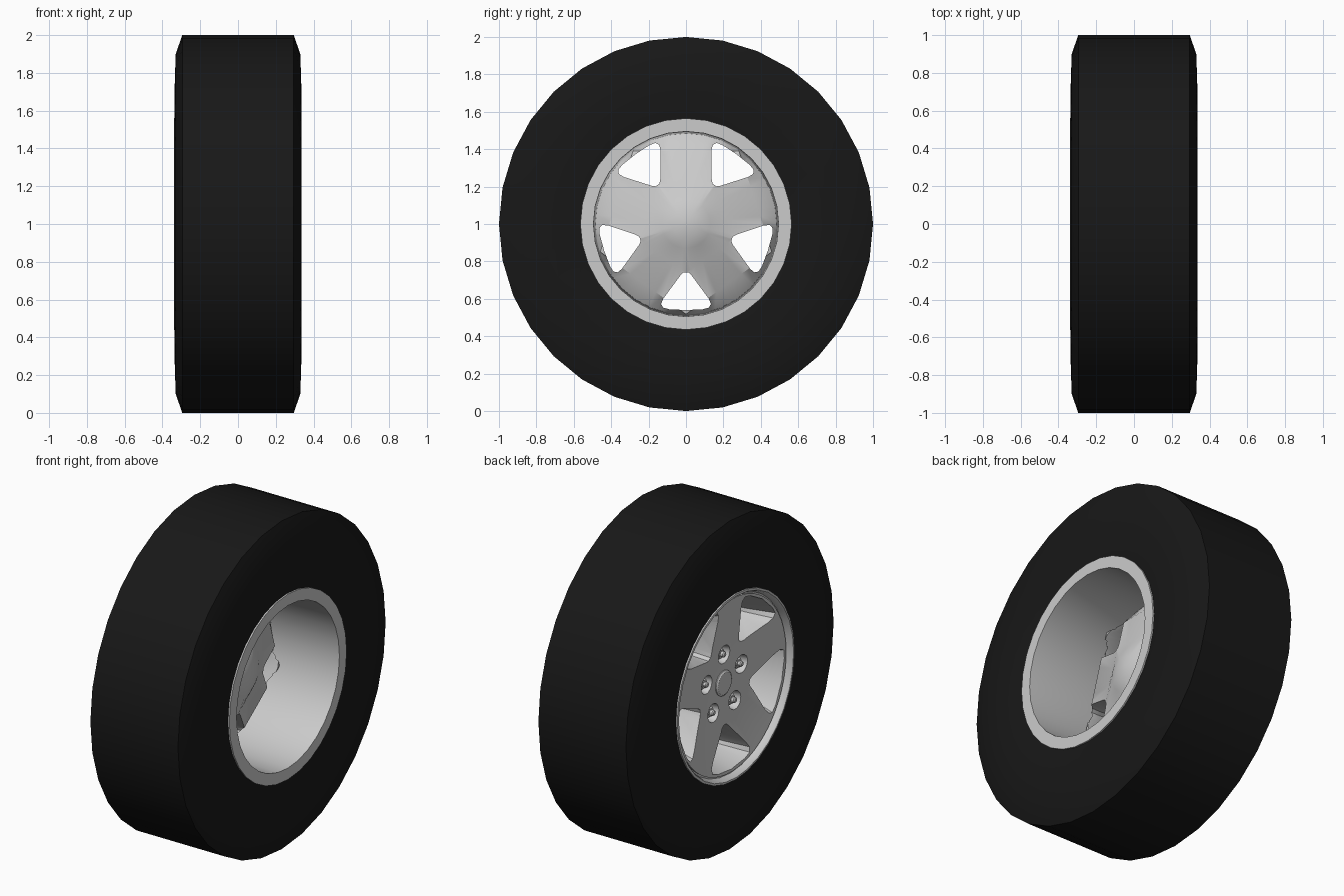
import bpy
from math import cos, sin, pi, radians

if "Cube" in bpy.data.objects:
    bpy.data.objects.remove(bpy.data.objects["Cube"])

AXLE_Z = 1.0


def place(x, r, a):
    """Axle coordinates (x, radius, angle) to a point; the axle runs along x."""
    return (x, r * cos(a), AXLE_Z + r * sin(a))


def make_object(name, verts, faces):
    mesh = bpy.data.meshes.new(name)
    mesh.from_pydata(verts, [], faces)
    import bmesh
    bm = bmesh.new()
    bm.from_mesh(mesh)
    bmesh.ops.remove_doubles(bm, verts=bm.verts, dist=1e-5)
    bmesh.ops.recalc_face_normals(bm, faces=bm.faces)
    bm.to_mesh(mesh)
    bm.free()
    obj = bpy.data.objects.new(name, mesh)
    bpy.context.collection.objects.link(obj)
    return obj


def loft(rings, caps=True, closed=False, base=0):
    """Skin equal-length rings of points; returns verts and faces."""
    n, m = len(rings[0]), len(rings)
    verts = [p for ring in rings for p in ring]
    faces = []
    for i in range(m if closed else m - 1):
        for j in range(n):
            k, i2 = (j + 1) % n, (i + 1) % m
            faces.append([base + i * n + j, base + i * n + k,
                          base + i2 * n + k, base + i2 * n + j])
    if caps and not closed:
        faces.append([base + j for j in range(n)][::-1])
        faces.append([base + (m - 1) * n + j for j in range(n)])
    return verts, faces


def lathe(name, profile, sides):
    """Spin a closed (x, radius) profile round the axle."""
    rings = [[place(x, r, 2 * pi * j / sides) for j in range(sides)] for x, r in profile]
    return make_object(name, *loft(rings, closed=True))


def smooth(obj, angle=30):
    bpy.ops.object.select_all(action='DESELECT')
    obj.select_set(True)
    bpy.context.view_layer.objects.active = obj
    bpy.ops.object.shade_smooth_by_angle(angle=radians(angle))


def disc_ring(x, r, pentagon=False, n=60):
    """Circle, or pentagon with its flats square to the spokes."""
    pts = []
    for j in range(n):
        off = (j * 360 / n + 36) % 72 - 36
        rad = r / cos(radians(off)) if pentagon else r
        pts.append(place(x, rad, radians(90 + j * 360 / n)))
    return pts


def round_stack(sections, y, z, sides=16):
    """Small turned part parallel to the axle, from (x, radius) sections."""
    return [[(x, y + r * cos(2 * pi * j / sides), z + r * sin(2 * pi * j / sides))
             for j in range(sides)] for x, r in sections]


def merge(parts):
    verts, faces = [], []
    for rings in parts:
        v, f = loft(rings, base=len(verts))
        verts += v
        faces += f
    return verts, faces


# Tyre
half = [(0.325, 0.55), (0.334, 0.60), (0.335, 0.74), (0.33, 0.90), (0.295, 1.0)]
tyre = lathe("tyre", half + [(-x, r) for x, r in reversed(half)], 32)
black = bpy.data.materials.new("black_rubber")
black.diffuse_color = (0.009, 0.009, 0.009, 1)
black.use_nodes = True
black.node_tree.nodes["Principled BSDF"].inputs["Base Color"].default_value = black.diffuse_color
tyre.data.materials.append(black)
smooth(tyre, 40)

# Rim barrel with flat inner flange and thin outer lip
rim = lathe("rim_barrel", [
    (0.337, 0.565), (0.337, 0.495), (-0.12, 0.485), (-0.22, 0.50), (-0.295, 0.515),
    (-0.30, 0.535), (-0.33, 0.545), (-0.339, 0.552), (-0.337, 0.565)], 32)
smooth(rim)

# Spoked disc: sloped front face, pentagonal back with domed hub
disc = make_object("wheel_disc", *loft([
    disc_ring(-0.25, 0.06), disc_ring(-0.26, 0.24), disc_ring(-0.308, 0.525),
    disc_ring(-0.22, 0.515), disc_ring(-0.12, 0.495),
    disc_ring(-0.04, 0.39, True), disc_ring(0.0, 0.212, True),
    disc_ring(0.05, 0.13), disc_ring(0.07, 0.07), disc_ring(0.077, 0.015)]))

# Cutters: five flared windows and five lug pockets
back_edge = [(0.258, 0.012), (0.275, 0.03), (0.40, 0.122), (0.428, 0.133),
             (0.447, 0.122), (0.456, 0.09), (0.46, 0.0)]
front_edge = [(0.248, 0.012), (0.262, 0.03), (0.41, 0.160), (0.445, 0.182),
              (0.475, 0.178), (0.494, 0.13), (0.51, 0.0)]


def window_ring(edge, x, a):
    outline = edge + [(u, -v) for u, v in reversed(edge[:-1])]
    return [(x, u * cos(a) - v * sin(a), AXLE_Z + u * sin(a) + v * cos(a)) for u, v in outline]


cut_parts, nut_parts = [], []
for i in range(5):
    w = radians(-90 + 72 * i)
    cut_parts.append([window_ring(front_edge, -0.36, w), window_ring(front_edge, -0.30, w),
                      window_ring(back_edge, -0.14, w), window_ring(back_edge, 0.15, w)])
    s = radians(90 + 72 * i)
    _, y, z = place(0, 0.175, s)
    cut_parts.append(round_stack([(-0.30, 0.062), (-0.25, 0.054), (-0.21, 0.045)], y, z, 20))
    nut_parts.append(round_stack([(-0.20, 0.034), (-0.235, 0.034), (-0.242, 0.028)], y, z, 6))
    nut_parts.append(round_stack([(-0.23, 0.017), (-0.258, 0.017), (-0.264, 0.011)], y, z, 12))

cutter = make_object("cutter", *merge(cut_parts))
cutter.hide_render = True
mod = disc.modifiers.new("openings", 'BOOLEAN')
mod.operation = 'DIFFERENCE'
mod.solver = 'EXACT'
mod.object = cutter
bpy.context.view_layer.objects.active = disc
bpy.ops.object.modifier_apply(modifier=mod.name)
bpy.data.objects.remove(cutter, do_unlink=True)
smooth(disc, 28)

# Lug nuts
nuts = make_object("lug_nuts", *merge(nut_parts))
smooth(nuts, 30)

# Centre cap
cap = make_object("centre_cap", *merge([round_stack(
    [(-0.23, 0.075), (-0.256, 0.075), (-0.263, 0.065)], 0, AXLE_Z, 30)]))
smooth(cap)
